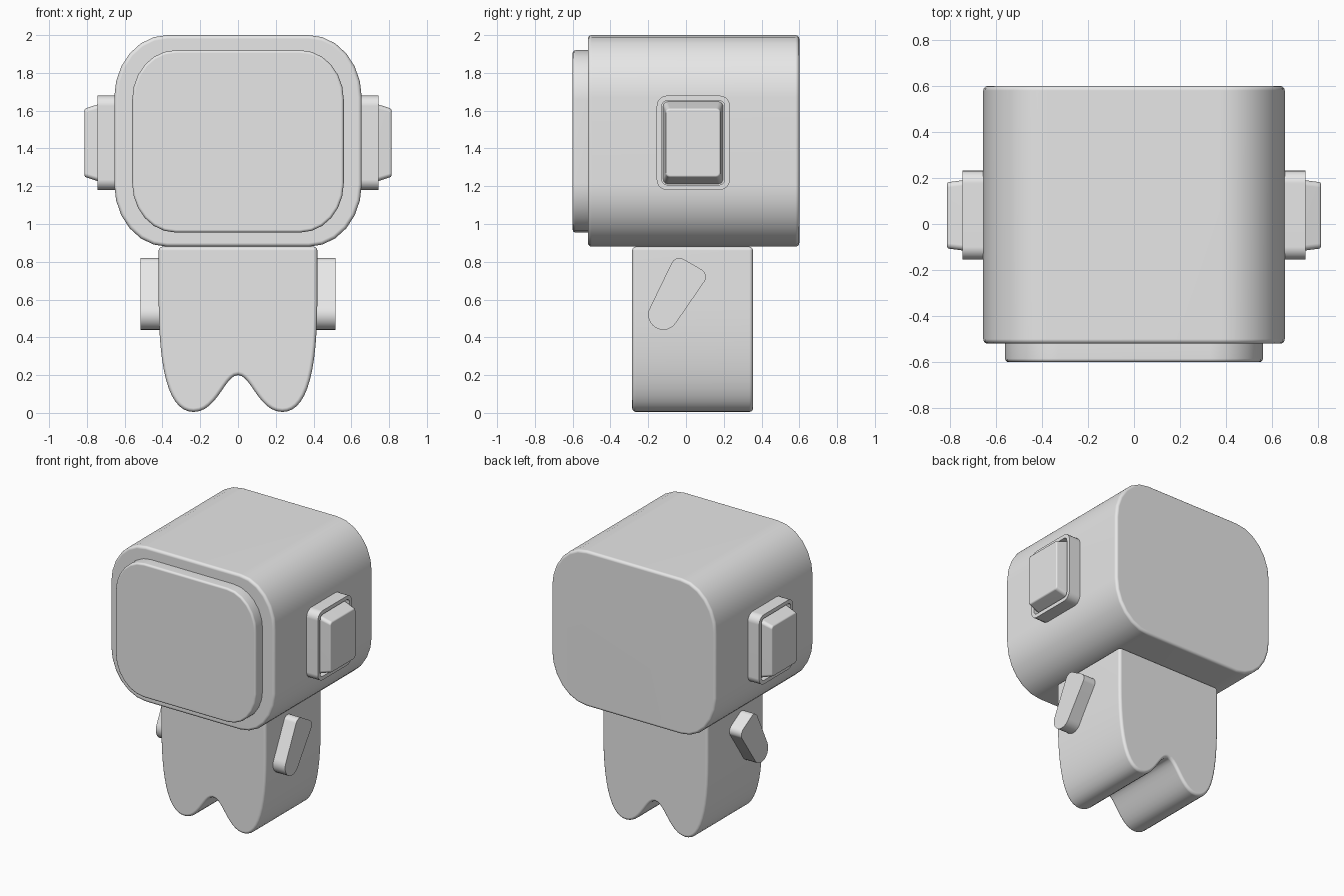
import bpy, bmesh, math
from mathutils import Vector
from mathutils.geometry import interpolate_bezier, convex_hull_2d

cube = bpy.data.objects.get("Cube")
if cube:
    bpy.data.objects.remove(cube, do_unlink=True)

grey = bpy.data.materials.new("plain_grey")
grey.use_nodes = True
grey.diffuse_color = (0.8, 0.8, 0.8, 1)
grey.node_tree.nodes["Principled BSDF"].inputs["Base Color"].default_value = (0.8, 0.8, 0.8, 1)


def rounded_rect(u0, u1, v0, v1, ru, rv, steps):
    """Rectangle outline with elliptical corners."""
    pts = []
    corners = [(u1 - ru, v1 - rv), (u0 + ru, v1 - rv), (u0 + ru, v0 + rv), (u1 - ru, v0 + rv)]
    for q, (cu, cv) in enumerate(corners):
        for i in range(steps + 1):
            a = (q + i / steps) * math.pi / 2
            pts.append((cu + ru * math.cos(a), cv + rv * math.sin(a)))
    return pts


def prism(name, outline, axis, start, end, bevel=0, taper=(1, 1), groove=None):
    """Extrude an outline along x or y, with optional soft rims, taper and sunk end face."""
    bm = bmesh.new()
    mid = [(min(p[k] for p in outline) + max(p[k] for p in outline)) / 2 for k in (0, 1)]

    def ring(depth, scale):
        verts = []
        for p in outline:
            u, v = (mid[k] + (p[k] - mid[k]) * scale[k] for k in (0, 1))
            verts.append(bm.verts.new((u, depth, v) if axis == "y" else (depth, u, v)))
        return verts

    a, b = ring(start, (1, 1)), ring(end, taper)
    bm.faces.new(a)
    end_face = bm.faces.new(b)
    for i in range(len(a)):
        j = (i + 1) % len(a)
        bm.faces.new((a[i], a[j], b[j], b[i]))
    bmesh.ops.recalc_face_normals(bm, faces=bm.faces)
    if bevel:
        rims = [e for e in bm.edges if e.calc_face_angle() > math.radians(50)]
        bmesh.ops.bevel(bm, geom=rims, offset=bevel, segments=3, profile=0.5, affect="EDGES")
    if groove:
        width, depth = groove
        inward = -end_face.normal * depth
        bmesh.ops.inset_region(bm, faces=[end_face], thickness=width, use_even_offset=True)
        rim = bmesh.ops.extrude_face_region(bm, geom=[end_face])
        bmesh.ops.delete(bm, geom=[end_face], context="FACES_ONLY")
        bmesh.ops.translate(bm, vec=inward,
                            verts=[g for g in rim["geom"] if isinstance(g, bmesh.types.BMVert)])
    mesh = bpy.data.meshes.new(name)
    bm.to_mesh(mesh)
    bm.free()
    mesh.materials.append(grey)
    mesh.shade_smooth()
    mesh.set_sharp_from_angle(angle=math.radians(40))
    obj = bpy.data.objects.new(name, mesh)
    bpy.context.collection.objects.link(obj)
    obj.modifiers.new("flat_faces", "WEIGHTED_NORMAL").keep_sharp = True
    return obj


# Head and raised face panel
prism("head", rounded_rect(-0.655, 0.655, 0.88, 2.0, 0.28, 0.33, 6), "y", -0.52, 0.6, 0.02)
prism("face_panel", rounded_rect(-0.56, 0.56, 0.955, 1.92, 0.23, 0.26, 6), "y", -0.6, -0.5, 0.015)

# Body with two stubby legs, half outline mirrored
def bezier(p0, h0, h1, p1, n):
    return [(p.x, p.y) for p in interpolate_bezier(*(Vector(p) for p in (p0, h0, h1, p1)), n)]

half = [(0.42, 0.88)]
half += bezier((0.42, 0.6), (0.42, 0.2), (0.36, 0.005), (0.235, 0.005), 14)
half += bezier((0.235, 0.005), (0.11, 0.005), (0.07, 0.2), (0, 0.2), 12)[1:]
body_outline = half + [(-u, v) for u, v in reversed(half[:-1])]
prism("body", body_outline, "y", -0.285, 0.355, 0.02)

# Arm outline: hull around three circles
dots = []
for cu, cv, r in [(-0.035, 0.775, 0.045), (0.06, 0.72, 0.045), (-0.12, 0.52, 0.08)]:
    for i in range(24):
        t = i * math.tau / 24
        dots.append((cu + r * math.cos(t), cv + r * math.sin(t)))
arm_outline = [dots[i] for i in convex_hull_2d(dots)]

# Paired side parts
pad_outline = rounded_rect(-0.155, 0.232, 1.18, 1.68, 0.055, 0.055, 5)
cap_outline = rounded_rect(-0.122, 0.197, 1.21, 1.65, 0.025, 0.025, 4)
for side, s in (("left", 1), ("right", -1)):
    prism(side + "_arm", arm_outline, "x", s * 0.36, s * 0.515)
    prism(side + "_ear_pad", pad_outline, "x", s * 0.6, s * 0.745, groove=(0.027, 0.05))
    prism(side + "_ear_cap", cap_outline, "x", s * 0.69, s * 0.812, 0.008, taper=(0.9, 0.82))
